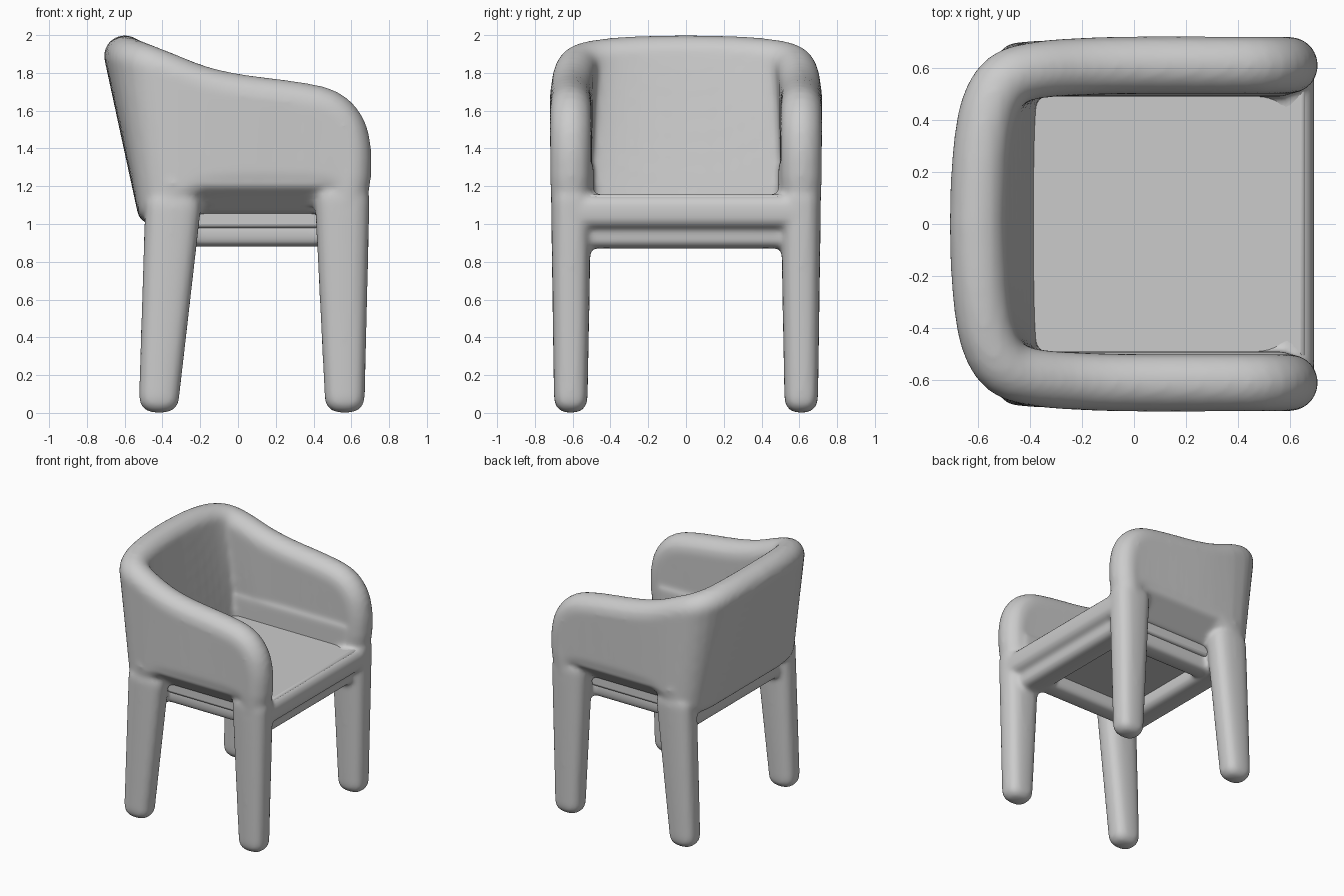
import bpy, bmesh
from math import copysign
from mathutils import Vector

cube = bpy.data.objects.get("Cube")
if cube:
    bpy.data.objects.remove(cube, do_unlink=True)

grey = bpy.data.materials.new("light_grey")
grey.use_nodes = True
grey.diffuse_color = (0.6, 0.6, 0.6, 1)
grey.node_tree.nodes["Principled BSDF"].inputs["Base Color"].default_value = (0.6, 0.6, 0.6, 1)

# Unit ball directions shared by every rounded piece
ball = bmesh.new()
bmesh.ops.create_icosphere(ball, subdivisions=3, radius=1)
DIRECTIONS = [v.co.copy() for v in ball.verts]
ball.free()


def add_hull(bm, balls, power=1.0):
    """Wrap a convex skin around (centre, radii) balls; low power is boxier."""
    part = bmesh.new()
    for centre, radii in balls:
        for d in DIRECTIONS:
            offset = [copysign(abs(c) ** power, c) * r for c, r in zip(d, radii)]
            part.verts.new(Vector(centre) + Vector(offset))
    hull = bmesh.ops.convex_hull(part, input=part.verts)
    loose = {g for g in hull["geom_interior"] + hull["geom_unused"]
             if isinstance(g, bmesh.types.BMVert)}
    bmesh.ops.delete(part, geom=list(loose), context='VERTS')
    mesh = bpy.data.meshes.new("hull")
    part.to_mesh(mesh)
    part.free()
    bm.from_mesh(mesh)
    bpy.data.meshes.remove(mesh)


def smooth_stations(rows, steps=3):
    """Catmull-Rom curve through rows of numbers."""
    rows = [Vector(r) for r in rows]
    rows = [rows[0]] + rows + [rows[-1]]
    result = []
    for a, b, c, d in zip(rows, rows[1:], rows[2:], rows[3:]):
        for k in range(steps):
            t = k / steps
            result.append(b + (c - a) * (t / 2) + (a * 2 - b * 5 + c * 4 - d) * (t * t / 2)
                          + (b * 3 - a - c * 3 + d) * (t ** 3 / 2))
    return result + [rows[-1]]


def make_object(name, bm):
    bmesh.ops.recalc_face_normals(bm, faces=bm.faces)
    mesh = bpy.data.meshes.new(name)
    bm.to_mesh(mesh)
    bm.free()
    mesh.materials.append(grey)
    obj = bpy.data.objects.new(name, mesh)
    bpy.context.collection.objects.link(obj)
    return obj


# Half of the wraparound wall: rim centre, base centre, base radius
WALL = [
    (0.595, 0.61, 1.25, 0.58, 0.61, 1.12, 0.105),
    (0.595, 0.61, 1.40, 0.57, 0.61, 1.16, 0.105),
    (0.560, 0.61, 1.52, 0.54, 0.61, 1.23, 0.105),
    (0.470, 0.61, 1.605, 0.46, 0.61, 1.26, 0.105),
    (0.300, 0.61, 1.645, 0.30, 0.61, 1.27, 0.105),
    (0.000, 0.61, 1.685, 0.00, 0.61, 1.27, 0.105),
    (-0.200, 0.605, 1.73, -0.20, 0.605, 1.25, 0.105),
    (-0.380, 0.590, 1.80, -0.37, 0.60, 1.15, 0.095),
    (-0.495, 0.550, 1.845, -0.44, 0.56, 1.10, 0.08),
    (-0.560, 0.440, 1.87, -0.45, 0.45, 1.08, 0.08),
    (-0.590, 0.250, 1.885, -0.455, 0.25, 1.08, 0.08),
    (-0.600, 0.000, 1.89, -0.455, 0.00, 1.08, 0.08),
]
stations = smooth_stations(WALL)

frame = bmesh.new()
for side in (1, -1):
    # Arms and back
    for first, second in zip(stations, stations[1:]):
        balls = []
        for s in (first, second):
            balls.append(((s[0], s[1] * side, s[2]), (0.11, 0.11, 0.11)))
            balls.append(((s[3], s[4] * side, s[5]), (s[6], s[6], s[6])))
        add_hull(frame, balls)
    # Sloping underside of the arm between the legs
    add_hull(frame, [((x, y * side, z), (0.03, 0.03, 0.03)) for x in (-0.36, 0.57)
                     for y, z in ((0.675, 1.215), (0.52, 1.08), (0.52, 1.3))])
    # Front and back legs, tapering to rounded feet
    add_hull(frame, [((0.565, 0.61 * side, 0.1), (0.107, 0.09, 0.1)),
                     ((0.552, 0.608 * side, 1.12), (0.145, 0.107, 0.1))], 0.75)
    add_hull(frame, [((-0.417, 0.61 * side, 0.1), (0.107, 0.09, 0.1)),
                     ((-0.345, 0.605 * side, 1.08), (0.148, 0.1, 0.1))], 0.75)
    # Side rails under the seat
    add_hull(frame, [((x, 0.43 * side, 0.955), (0.08, 0.08, 0.075))
                     for x in (-0.35, 0.55)], 0.6)
# Front and back rails under the seat
for x in (-0.35, 0.53):
    add_hull(frame, [((x, y, 0.95), (0.1, 0.08, 0.08)) for y in (-0.5, 0.5)], 0.6)
# Rounded front lip of the seat, running into both front legs
add_hull(frame, [((0.595, y, 1.065), (0.098, 0.09, 0.092)) for y in (-0.58, 0.58)], 0.7)

chair_frame = make_object("chair_frame", frame)
remesh = chair_frame.modifiers.new("fuse", 'REMESH')
remesh.mode = 'VOXEL'
remesh.voxel_size = 0.016
remesh.use_smooth_shade = True
smooth = chair_frame.modifiers.new("soften", 'SMOOTH')
smooth.factor = 0.5
smooth.iterations = 8

# Flat seat slab filling the frame
slab = bmesh.new()
bmesh.ops.create_cube(slab, size=1)
for v in slab.verts:
    v.co = ((0.66 if v.co.x > 0 else -0.43),
            copysign(0.53, v.co.y),
            (1.157 if v.co.z > 0 else 0.98))
seat = make_object("seat", slab)
bevel = seat.modifiers.new("soft_edges", 'BEVEL')
bevel.width = 0.02
bevel.segments = 3
bpy.ops.object.select_all(action='DESELECT')
seat.select_set(True)
bpy.context.view_layer.objects.active = seat
bpy.ops.object.shade_smooth_by_angle()
